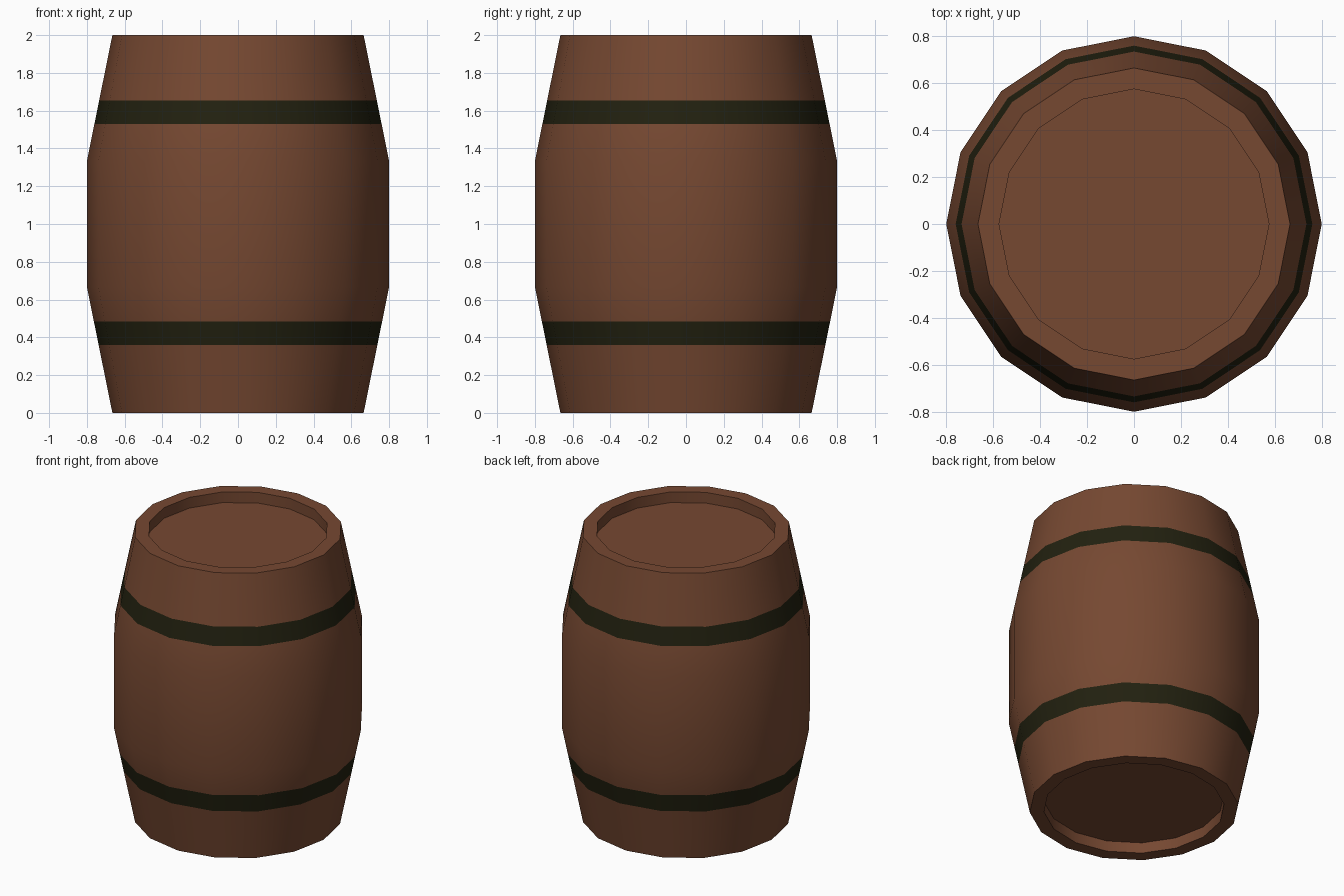
import bpy, bmesh, math

if "Cube" in bpy.data.objects:
    bpy.data.objects.remove(bpy.data.objects["Cube"])

SIDES = 16

def material(name, rgb):
    m = bpy.data.materials.new(name)
    m.diffuse_color = (*rgb, 1)
    m.use_nodes = True
    m.node_tree.nodes["Principled BSDF"].inputs["Base Color"].default_value = m.diffuse_color
    return m

wood = material("brown wood", (0.18, 0.065, 0.031))
iron = material("dark iron", (0.016, 0.015, 0.005))

# Barrel profile (radius, z): recessed base, bulging wall with flush hoops, recessed lid
def wall(z):
    return 0.665 + 0.135 * min(1, z / 0.667, (2 - z) / 0.667)

R_IN, DEPTH = 0.575, 0.075
heights = [0, 0.36, 0.485, 0.667, 1.333, 1.53, 1.655, 2]
profile = [(R_IN, DEPTH), (R_IN, 0)] + [(wall(z), z) for z in heights] \
    + [(R_IN, 2), (R_IN, 2 - DEPTH)]

bm = bmesh.new()
rings = [[bm.verts.new((r * math.cos(2 * math.pi * i / SIDES),
                        r * math.sin(2 * math.pi * i / SIDES), z))
          for i in range(SIDES)] for r, z in profile]
for lo, hi in zip(rings, rings[1:]):
    for i in range(SIDES):
        j = (i + 1) % SIDES
        bm.faces.new((lo[i], lo[j], hi[j], hi[i]))
bm.faces.new(rings[0][::-1])   # base disc
bm.faces.new(rings[-1])        # lid disc

# Iron hoops are the wall faces in two height bands
for f in bm.faces:
    zs = [v.co.z for v in f.verts]
    span = (round(min(zs), 3), round(max(zs), 3))
    f.material_index = int(span in ((0.36, 0.485), (1.53, 1.655)))

mesh = bpy.data.meshes.new("barrel")
bm.to_mesh(mesh)
bm.free()
mesh.materials.append(wood)
mesh.materials.append(iron)
barrel = bpy.data.objects.new("barrel", mesh)
bpy.context.collection.objects.link(barrel)

# Smooth wall with crisp rims
bpy.context.view_layer.objects.active = barrel
barrel.select_set(True)
bpy.ops.object.shade_smooth_by_angle(angle=math.radians(35))
